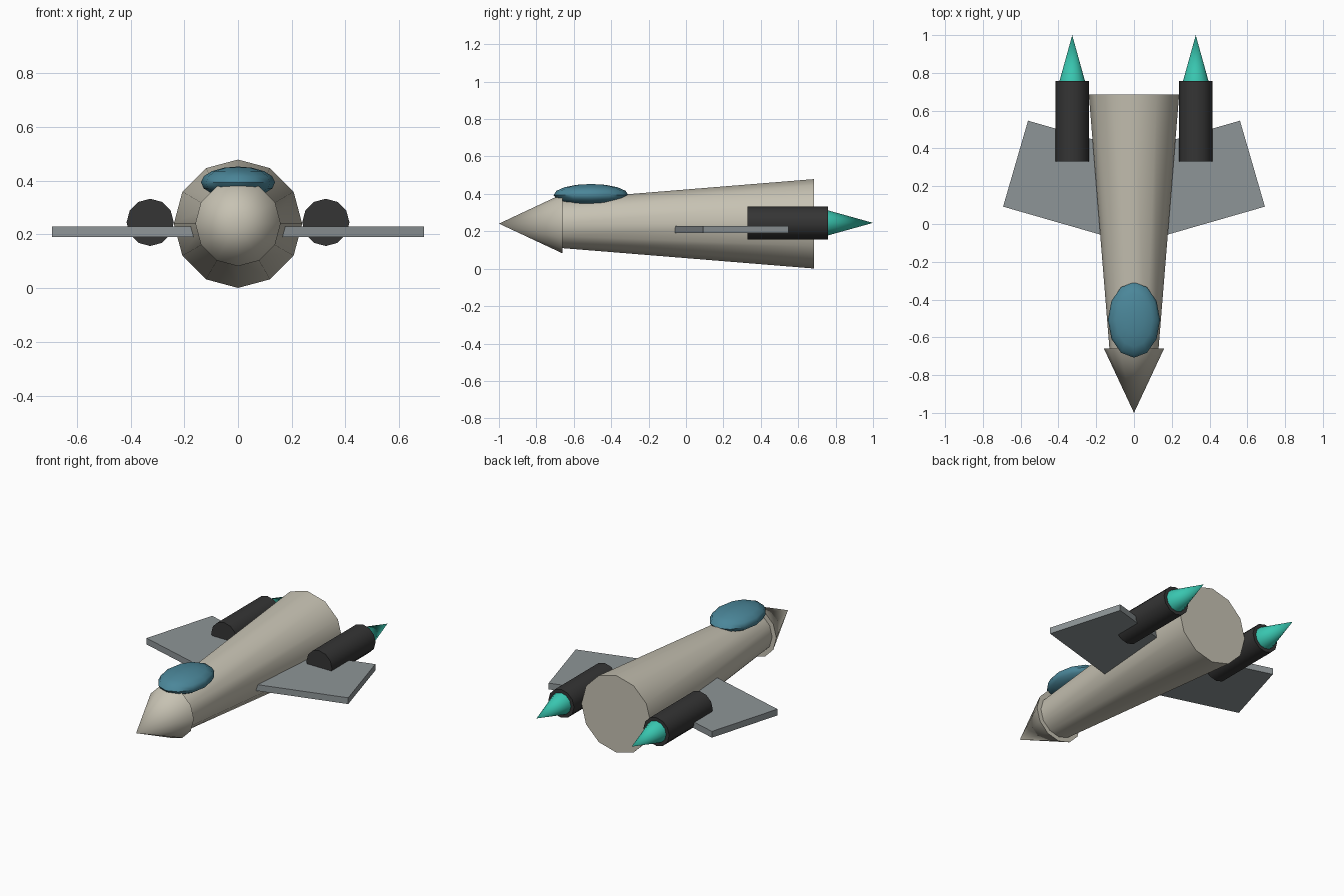
import bpy, math
from mathutils import Matrix

if "Cube" in bpy.data.objects:
    bpy.data.objects.remove(bpy.data.objects["Cube"])


def material(name, rgb):
    m = bpy.data.materials.new(name)
    m.diffuse_color = (*rgb, 1.0)
    m.use_nodes = True
    m.node_tree.nodes["Principled BSDF"].inputs["Base Color"].default_value = m.diffuse_color
    return m


BEIGE = material("warm hull beige", (0.57, 0.54, 0.45))
GREY = material("wing grey", (0.27, 0.30, 0.31))
DARK = material("engine charcoal", (0.035, 0.035, 0.035))
TEAL = material("flame teal", (0.04, 0.56, 0.43))
BLUE = material("canopy blue", (0.07, 0.24, 0.32))


def finish(name, mat, smooth=True):
    ob = bpy.context.object
    ob.name = name
    ob.data.materials.append(mat)
    if smooth:
        bpy.ops.object.shade_smooth_by_angle(angle=math.radians(50))
    return ob


def tapered(name, x, z, y0, y1, r0, r1, mat, sides=12):
    """Cone or cylinder lying along y, radius r0 at y0 and r1 at y1."""
    bpy.ops.mesh.primitive_cone_add(vertices=sides, radius1=r0, radius2=r1, depth=y1 - y0)
    ob = bpy.context.object
    # turn the long axis from z to y, then move it into place
    ob.data.transform(Matrix.Translation((x, (y0 + y1) / 2, z))
                      @ Matrix.Rotation(-math.pi / 2, 4, 'X'))
    return finish(name, mat)


# hull and nose
tapered("fuselage", 0, 0.24, -0.66, 0.685, 0.13, 0.239, BEIGE)
tapered("nose_cone", 0, 0.241, -1.0, -0.66, 0.0, 0.159, BEIGE)

# flattened canopy bubble
bpy.ops.mesh.primitive_uv_sphere_add(segments=12, ring_count=8, radius=1)
canopy = bpy.context.object
canopy.data.transform(Matrix.Translation((0, -0.508, 0.394))
                      @ Matrix.Diagonal((0.138, 0.2, 0.059, 1)))
finish("canopy", BLUE)

# swept wings, engines and exhaust flames, one set per side
WING = [(0.13, -0.07), (0.693, 0.092), (0.561, 0.547), (0.0, 0.385)]
for side, s in (("right", 1), ("left", -1)):
    verts = [(s * x, y, z) for z in (0.19, 0.229) for x, y in WING]
    faces = [(3, 2, 1, 0), (4, 5, 6, 7)]
    faces += [(i, (i + 1) % 4, (i + 1) % 4 + 4, i + 4) for i in range(4)]
    if s < 0:
        faces = [f[::-1] for f in faces]
    me = bpy.data.meshes.new(side + "_wing")
    me.from_pydata(verts, [], faces)
    me.materials.append(GREY)
    wing = bpy.data.objects.new(side + "_wing", me)
    bpy.context.collection.objects.link(wing)

    tapered(side + "_engine", s * 0.327, 0.245, 0.33, 0.758, 0.088, 0.088, DARK)
    tapered(side + "_flame", s * 0.327, 0.245, 0.755, 1.0, 0.068, 0.0, TEAL)
